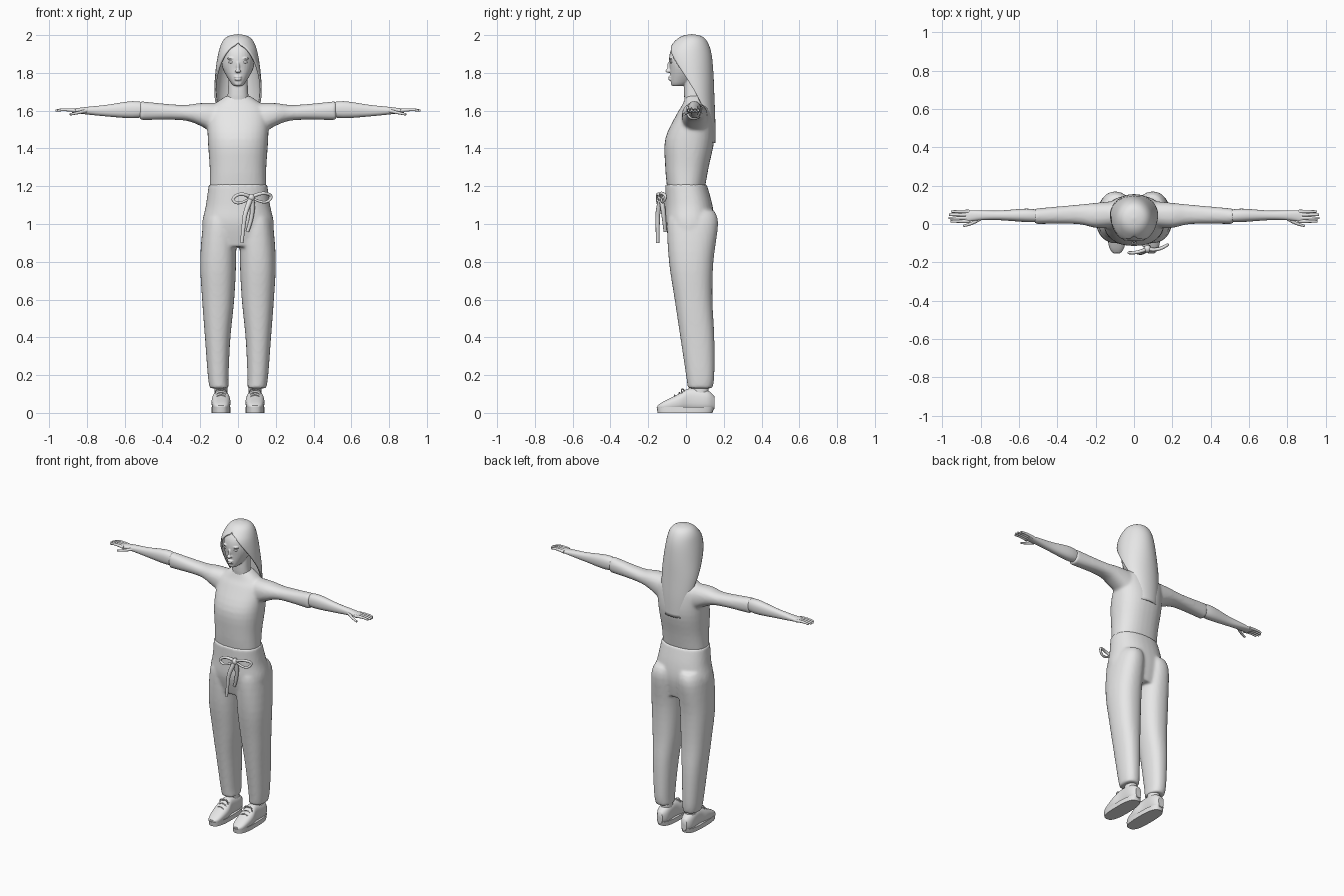
import bpy, bmesh, math
from mathutils import Matrix, Vector

default = bpy.data.objects.get("Cube")
if default:
    bpy.data.objects.remove(default)

grey = (.8, .8, .8, 1)
clay = bpy.data.materials.new("light grey")
clay.use_nodes = True
clay.diffuse_color = grey
clay.node_tree.nodes["Principled BSDF"].inputs["Base Color"].default_value = grey

SIDES = {"left": 1, "right": -1}
PLACE = {"z": lambda a, b, t: (a, b, t),
         "x": lambda a, b, t: (t, a, b),
         "y": lambda a, b, t: (a, t, b)}


def spline_rows(rows, steps=4):
    """Smoothly fill in cross-sections between the given ones."""
    rows = [Vector(row) for row in rows]
    last = len(rows) - 1
    filled = []
    for i in range(last):
        start, end = rows[i], rows[i + 1]
        leave = (end - rows[max(i - 1, 0)]) / 2
        arrive = (rows[min(i + 2, last)] - start) / 2
        for k in range(steps):
            s = k / steps
            blend = s * s * (3 - 2 * s)
            filled.append(start.lerp(end, blend) + leave * s * (1 - s) ** 2
                          - arrive * s * s * (1 - s))
    return filled + [rows[last]]


def balanced(rows, centre=0):
    """Expand rows of position, half width, low, high around a centre line."""
    return [(t, centre - w, centre + w, low, high) for t, w, low, high in rows]


def loft(bm, axis, rows, side=1, power=2.3, sides=32):
    """Skin superellipse sections; each row is position, a range, b range."""
    def bulge(value):
        return math.copysign(abs(value) ** (2 / power), value) / 2

    rings = []
    for t, a_low, a_high, b_low, b_high in spline_rows(rows):
        ring = []
        for i in range(sides):
            angle = math.tau * i / sides
            a = (a_low + a_high) / 2 + (a_high - a_low) * bulge(math.cos(angle))
            b = (b_low + b_high) / 2 + (b_high - b_low) * bulge(math.sin(angle))
            x, y, z = PLACE[axis](a, b, t)
            ring.append(bm.verts.new((x * side, y, z)))
        rings.append(ring)
    for lower, upper in zip(rings, rings[1:]):
        for i in range(sides):
            j = (i + 1) % sides
            bm.faces.new((lower[i], lower[j], upper[j], upper[i]))
    bm.faces.new(rings[0])
    bm.faces.new(rings[-1])


def blob(bm, location, size):
    place = Matrix.Translation(location) @ Matrix.Diagonal((*size, 1))
    bmesh.ops.create_uvsphere(bm, u_segments=20, v_segments=12, radius=1, matrix=place)


def finish(name, bm, voxel=0, relax=5):
    """Turn the bmesh into an object, fusing its pieces when voxel is given."""
    bmesh.ops.recalc_face_normals(bm, faces=bm.faces)
    mesh = bpy.data.meshes.new(name)
    bm.to_mesh(mesh)
    bm.free()
    mesh.shade_smooth()
    mesh.set_sharp_from_angle(angle=math.radians(50))
    mesh.materials.append(clay)
    part = bpy.data.objects.new(name, mesh)
    bpy.context.collection.objects.link(part)
    if voxel:
        fuse = part.modifiers.new("fuse", "REMESH")
        fuse.mode = "VOXEL"
        fuse.voxel_size = voxel
        fuse.use_smooth_shade = True
        soften = part.modifiers.new("soften", "SMOOTH")
        soften.factor = .5
        soften.iterations = relax
    return part


def cords(name, thickness, paths):
    """Round strands through points, narrowing towards their ends."""
    curve = bpy.data.curves.new(name, "CURVE")
    curve.dimensions = "3D"
    curve.bevel_depth = thickness
    curve.bevel_resolution = 3
    curve.use_fill_caps = True
    for path in paths:
        strand = curve.splines.new("NURBS")
        strand.points.add(len(path) - 1)
        for i, (point, spot) in enumerate(zip(strand.points, path)):
            point.co = (*spot, 1)
            point.radius = 1 - .4 * i / (len(path) - 1)
        strand.use_endpoint_u = True
        strand.order_u = 3
        strand.resolution_u = 6
    curve.materials.append(clay)
    part = bpy.data.objects.new(name, curve)
    bpy.context.collection.objects.link(part)


# Shirt: torso and elbow-length sleeves fused together
bm = bmesh.new()
loft(bm, "z", balanced([(1.19, .15, -.1, .1), (1.3, .15, -.11, .12), (1.45, .16, -.11, .15),
                        (1.58, .16, -.05, .14), (1.63, .13, -.02, .12), (1.68, .06, 0, .1)]))
for side in SIDES.values():
    loft(bm, "x", [(.1, -.02, .12, 1.46, 1.64), (.2, -.02, .11, 1.52, 1.64),
                   (.3, 0, .1, 1.55, 1.63), (.52, 0, .08, 1.55, 1.65)], side)
finish("shirt", bm, .009)

# Forearms with palms, then fingers and thumb
for label, side in SIDES.items():
    bm = bmesh.new()
    loft(bm, "x", [(.48, .01, .07, 1.57, 1.64), (.56, .01, .08, 1.56, 1.65),
                   (.7, .02, .07, 1.57, 1.63), (.8, .02, .07, 1.58, 1.62),
                   (.88, .01, .07, 1.59, 1.61)], side)
    finish(label + "_forearm", bm)
    fingers = [[(side * .8, .03, 1.6), (side * .84, 0, 1.59), (side * .89, -.01, 1.58)]]
    for k in range(4):
        y, tip = .014 + .017 * k, .97 - .01 * abs(k - 1.4)
        fingers.append([(side * .86, y, 1.6), (side * .92, y, 1.61), (side * tip, y, 1.6)])
    cords(label + "_fingers", .01, fingers)

# Trousers: hips and two tapering legs fused together
bm = bmesh.new()
loft(bm, "z", balanced([(.88, .18, -.08, .13), (1, .19, -.11, .15),
                        (1.1, .17, -.11, .14), (1.21, .155, -.11, .11)]))
for side in SIDES.values():
    loft(bm, "z", [(.13, .05, .15, .01, .14), (.2, .05, .16, 0, .15), (.4, .04, .175, -.03, .15),
                   (.6, .02, .19, -.06, .14), (.8, .01, .2, -.09, .145), (1, .01, .185, -.1, .17),
                   (1.07, .02, .16, -.08, .15)], side)
finish("trousers", bm, .009)

# Waist tie: knot, two loops and two hanging ends
bm = bmesh.new()
blob(bm, (.07, -.13, 1.14), (.02, .02, .02))
finish("tie_knot", bm)
knot = (.07, -.13, 1.14)
cords("tie_loops", .01, [
    [knot, (.02, -.15, 1.17), (-.04, -.15, 1.13), (.01, -.15, 1.1), knot],
    [knot, (.12, -.14, 1.17), (.19, -.1, 1.15), (.14, -.13, 1.1), knot]])
cords("tie_ends", .015, [
    [knot, (.04, -.15, 1.07), (.03, -.15, 1), (.02, -.15, .9)],
    [knot, (.09, -.12, 1.07), (.05, -.11, .96)]])

# Shoes, soles, ankles and laces
foot = .09
for label, side in SIDES.items():
    bm = bmesh.new()
    loft(bm, "y", balanced([(-.15, .02, .02, .04), (-.12, .04, .01, .06), (-.04, .05, .01, .1),
                            (.02, .04, .01, .13), (.11, .04, .01, .12), (.15, .02, .02, .09)],
                           foot), side, 2.6)
    finish(label + "_shoe", bm)
    bm = bmesh.new()
    loft(bm, "z", balanced([(0, .05, -.15, .14), (.03, .05, -.155, .15)], foot), side, 2.8)
    finish(label + "_sole", bm)
    bm = bmesh.new()
    loft(bm, "z", balanced([(.08, .035, .03, .12), (.18, .035, .04, .12)], foot), side, 2)
    finish(label + "_ankle", bm)
    laces = []
    for k in range(3):
        y, z = -.06 + .025 * k, .08 + .013 * k
        laces.append([(side * (foot + dx), y, z + rise)
                      for dx, rise in ((-.03, 0), (0, .03), (.03, 0))])
    for dx in (-.03, .03):
        laces.append([(side * foot, -.01, .12), (side * (foot + dx), -.03, .14),
                      (side * (foot + dx), -.02, .1)])
    cords(label + "_laces", .004, laces)

# Head and neck with nose, lips, chin and brows fused in
bm = bmesh.new()
loft(bm, "z", balanced([(1.6, .07, 0, .11), (1.68, .055, -.01, .09), (1.79, .05, -.01, .09)]))
loft(bm, "z", balanced([(1.73, .02, -.07, -.02), (1.75, .04, -.08, .03), (1.82, .08, -.085, .11),
                        (1.87, .085, -.09, .12), (1.92, .08, -.08, .11), (1.96, .06, -.05, .09),
                        (1.98, .03, -.01, .06)]), power=2.2)
blob(bm, (0, -.095, 1.81), (.016, .014, .01))
blob(bm, (0, -.09, 1.83), (.009, .01, .03))
for z in (1.766, 1.778):
    blob(bm, (0, -.083, z), (.02, .012, .007))
blob(bm, (0, -.07, 1.745), (.02, .01, .014))
for side in SIDES.values():
    blob(bm, (side * .036, -.08, 1.876), (.024, .009, .006))
finish("head", bm, .004, 3)

bm = bmesh.new()
for side in SIDES.values():
    blob(bm, (side * .035, -.077, 1.857), (.016, .009, .007))
finish("eyes", bm)

# Long hair: a curtain round the back that opens wider below the hairline
bm = bmesh.new()
locks = [(2, 0, .03, .03), (1.99, .05, -.02, .08), (1.96, .08, -.06, .11), (1.9, .1, -.1, .13),
         (1.8, .115, -.09, .14), (1.68, .12, -.04, .145), (1.55, .1, .03, .15), (1.43, .07, .08, .15)]
half = 24
grid = []
for z, wide, front, back in spline_rows(locks):
    opening = min(180 * math.sqrt(max(1.95 - z, 0)), 110)
    strip = []
    for i in range(-half, half + 1):
        angle = i / half * math.radians(180 - opening)
        y = (front + back) / 2 + (back - front) / 2 * math.cos(angle)
        strip.append(bm.verts.new((wide * math.sin(angle), y, z)))
    grid.append(strip)
for upper, lower in zip(grid, grid[1:]):
    for i in range(2 * half):
        bm.faces.new((upper[i], upper[i + 1], lower[i + 1], lower[i]))
bmesh.ops.remove_doubles(bm, verts=bm.verts, dist=.0004)
shell = finish("hair", bm).modifiers.new("thickness", "SOLIDIFY")
shell.thickness = .01
shell.offset = 0
